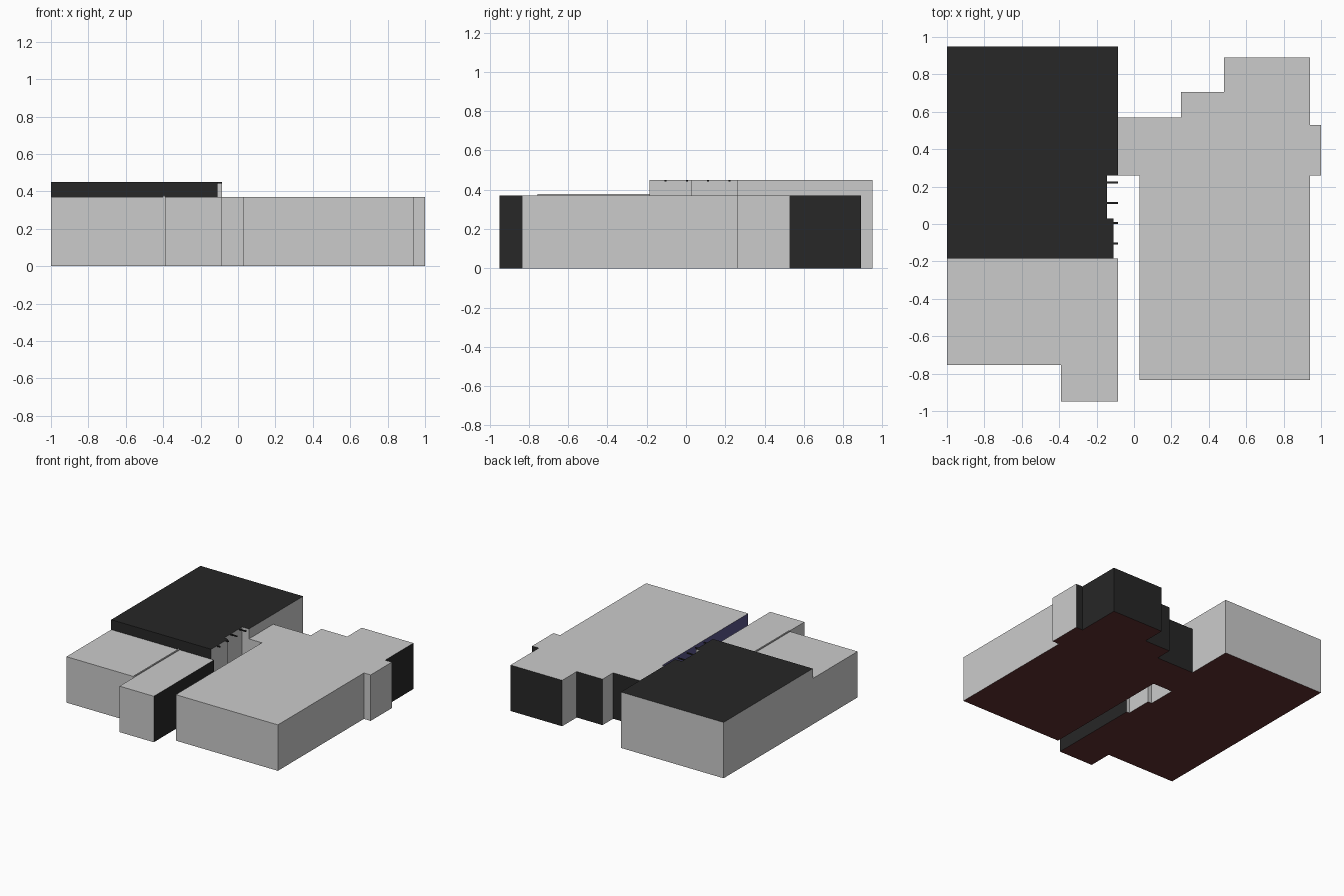
import bpy, bmesh

if "Cube" in bpy.data.objects:
    bpy.data.objects.remove(bpy.data.objects["Cube"])

LOW, HIGH = 0.37, 0.45


def material(name, rgb):
    m = bpy.data.materials.new(name)
    m.diffuse_color = (*rgb, 1)
    m.use_nodes = True
    m.node_tree.nodes["Principled BSDF"].inputs["Base Color"].default_value = m.diffuse_color
    return m


MATS = [
    material("plain_grey", (0.8, 0.8, 0.8)),
    material("dark", (0.02, 0.02, 0.02)),
    material("red_underside", (0.12, 0.03, 0.03)),
    material("blue_passage", (0.1, 0.09, 0.25)),
]


def block(name, outline, top, top_mat=0, wall_mats={}, wall_base={}):
    """Prism from a counter-clockwise outline; wall i runs from point i to i+1.
    wall_base raises the foot of walls shared with a neighbour (None = open)."""
    bm = bmesh.new()

    def face(points, mat):
        f = bm.faces.new([bm.verts.new(p) for p in points])
        f.material_index = mat

    face([(x, y, top) for x, y in outline], top_mat)
    face([(x, y, 0) for x, y in reversed(outline)], 2)
    for i, (x0, y0) in enumerate(outline):
        x1, y1 = outline[(i + 1) % len(outline)]
        z = wall_base.get(i, 0)
        if z is not None:
            face([(x0, y0, z), (x1, y1, z), (x1, y1, top), (x0, y0, top)],
                 wall_mats.get(i, 0))
    bmesh.ops.remove_doubles(bm, verts=bm.verts, dist=1e-5)
    me = bpy.data.meshes.new(name)
    bm.to_mesh(me)
    bm.free()
    for m in MATS:
        me.materials.append(m)
    ob = bpy.data.objects.new(name, me)
    bpy.context.collection.objects.link(ob)
    return ob


def box(name, x0, x1, y0, y1, z0, z1, mat):
    bpy.ops.mesh.primitive_cube_add(
        size=1, location=((x0 + x1) / 2, (y0 + y1) / 2, (z0 + z1) / 2))
    ob = bpy.context.object
    ob.name = name
    ob.scale = (x1 - x0, y1 - y0, z1 - z0)
    ob.data.materials.append(MATS[mat])
    return ob


# Right wing with stepped rear, side bay and link to the rear hall
block("right_wing",
      [(0.03, -0.835), (0.94, -0.835), (0.94, 0.26), (1, 0.26), (1, 0.53),
       (0.94, 0.53), (0.94, 0.89), (0.48, 0.89), (0.48, 0.705), (0.25, 0.705),
       (0.25, 0.57), (-0.085, 0.57), (-0.085, 0.26), (0.03, 0.26)],
      LOW, wall_mats={4: 1, 5: 1, 6: 1, 8: 1, 10: 1, 13: 3},
      wall_base={11: None})

# Taller rear hall, recessed beside the passage
block("rear_hall",
      [(-1, -0.185), (-0.11, -0.185), (-0.11, 0.03), (-0.145, 0.03),
       (-0.145, 0.26), (-0.085, 0.26), (-0.085, 0.57), (-0.085, 0.95),
       (-1, 0.95)],
      HIGH, top_mat=1, wall_mats={0: 1}, wall_base={0: LOW, 5: LOW})

# Low front wing with projecting front bay
block("front_wing",
      [(-1, -0.755), (-0.39, -0.755), (-0.39, -0.95), (-0.085, -0.95),
       (-0.085, -0.185), (-0.11, -0.185), (-1, -0.185)],
      LOW, wall_mats={3: 1}, wall_base={5: None})

# Thin roof upstand between front wing and bay
box("roof_upstand", -0.4, -0.39, -0.755, -0.187, LOW, LOW + 0.008, 0)

# Short beams over the passage recess
for i, y in enumerate((-0.105, 0.005, 0.113, 0.222)):
    x0 = -0.11 if y < 0.03 else -0.145
    box(f"passage_beam_{i + 1}", x0, -0.085, y - 0.005, y + 0.005,
        HIGH - 0.008, HIGH, 1)
